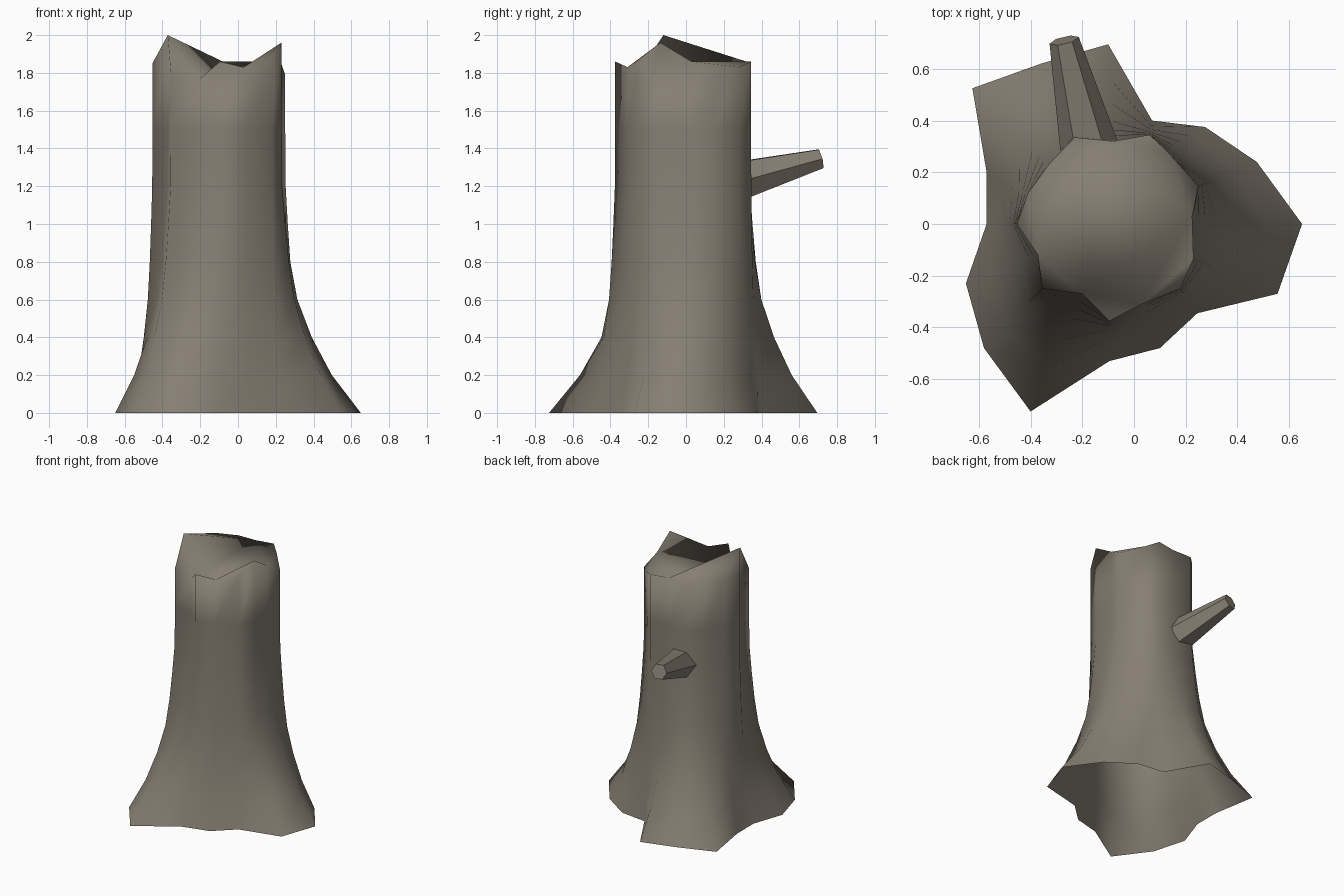
import bpy
import bmesh
from math import cos, sin, tau
from mathutils import Vector

cube = bpy.data.objects.get("Cube")
if cube:
    bpy.data.objects.remove(cube, do_unlink=True)

bark = bpy.data.materials.new("grey_brown_bark")
bark.use_nodes = True
colour = (0.24, 0.21, 0.17, 1)
bark.diffuse_color = colour
shader = next(n for n in bark.node_tree.nodes if n.type == 'BSDF_PRINCIPLED')
shader.inputs["Base Color"].default_value = colour
shader.inputs["Roughness"].default_value = 0.9


def finish(name, bm, smooth):
    for face in bm.faces:
        face.smooth = smooth
    mesh = bpy.data.meshes.new(name)
    bm.to_mesh(mesh)
    bm.free()
    mesh.materials.append(bark)
    obj = bpy.data.objects.new(name, mesh)
    bpy.context.collection.objects.link(obj)
    return obj


def bridge(bm, lower, upper):
    count = len(lower)
    for i in range(count):
        j = (i + 1) % count
        bm.faces.new((lower[i], lower[j], upper[j], upper[i]))


# Outline of the spreading roots, counter-clockwise from the back left
roots = [(.65, 0), (.475, .24), (.275, .375), (.07, .4), (-.1, .695), (-.36, .62),
         (-.625, .525), (-.57, .2), (-.57, 0), (-.65, -.23), (-.58, -.48),
         (-.4, -.725), (-.095, -.53), (.1, -.48), (.245, -.345), (.555, -.27)]

# Jagged broken rim, in the same order
rim = [(.225, .03, 1.86), (.25, .147, 1.79), (.13, .28, 1.83), (.06, .345, 1.86),
       (-.08, .32, 1.86), (-.23, .335, 1.85), (-.33, .23, 1.88), (-.41, .12, 1.86),
       (-.453, 0, 1.85), (-.372, -.12, 2), (-.355, -.25, 1.79), (-.2, -.27, 1.77),
       (-.095, -.375, 1.86), (.03, -.31, 1.83), (.18, -.25, 1.87), (.23, -.135, 1.96)]

# Height of each trunk ring and how far it spreads towards the roots
flare = [(0, 1), (.2, .64), (.4, .39), (.6, .21), (.8, .12), (1, .06), (1.2, .01), (1.5, 0)]

# Trunk: flared bark wall, open underneath, closed by the broken top
bm = bmesh.new()
rings = []
for z, spread in flare:
    ring = []
    for foot, top in zip(roots, rim):
        point = Vector(top[:2]).lerp(Vector(foot), spread)
        ring.append(bm.verts.new((point.x, point.y, z)))
    rings.append(ring)
rings.append([bm.verts.new(p) for p in rim])
for lower, upper in zip(rings, rings[1:]):
    bridge(bm, lower, upper)
top_face = bm.faces.new(rings[-1])
bm.normal_update()
bmesh.ops.triangulate(bm, faces=[top_face], ngon_method='BEAUTY')
finish("trunk", bm, True)

# Branch stub: tapered six-sided peg rising from the back
bm = bmesh.new()
start, end = Vector((-.17, .28, 1.23)), Vector((-.27, .71, 1.345))
axis = (end - start).normalized()
side = axis.cross(Vector((0, 0, 1))).normalized()
up = side.cross(axis)
loops = []
for centre, radius in ((start, .115), (end, .058)):
    loops.append([bm.verts.new(centre + radius * (side * cos(tau * i / 6) + up * sin(tau * i / 6)))
                  for i in range(6)])
bridge(bm, *loops)
bm.faces.new(loops[1])
bmesh.ops.recalc_face_normals(bm, faces=bm.faces)
finish("branch_stub", bm, False)
